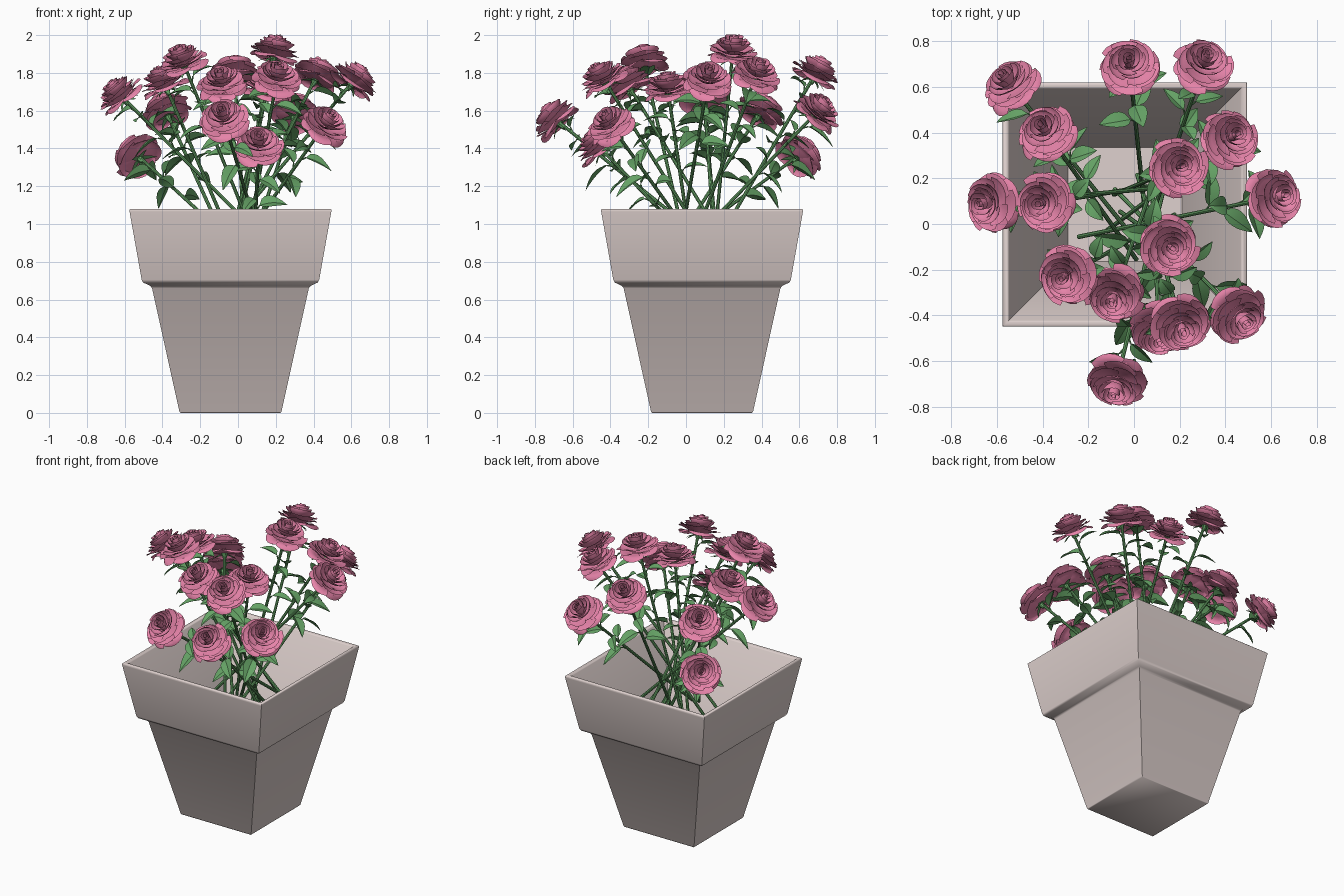
import bpy, bmesh, math, random
from mathutils import Vector, Matrix

if "Cube" in bpy.data.objects:
    bpy.data.objects.remove(bpy.data.objects["Cube"])

random.seed(7)


def material(name, rgb):
    m = bpy.data.materials.new(name)
    m.diffuse_color = (*rgb, 1)
    m.use_nodes = True
    m.node_tree.nodes["Principled BSDF"].inputs["Base Color"].default_value = m.diffuse_color
    return m


PINK = material("petal_pink", (0.80, 0.23, 0.40))
GREEN = material("leaf_green", (0.13, 0.36, 0.13))
CLAY = material("pale_clay", (0.74, 0.64, 0.62))


def finish(name, bm, mats, angle=35):
    me = bpy.data.meshes.new(name)
    bm.normal_update()
    bm.to_mesh(me)
    bm.free()
    for m in mats:
        me.materials.append(m)
    ob = bpy.data.objects.new(name, me)
    bpy.context.collection.objects.link(ob)
    bpy.ops.object.select_all(action='DESELECT')
    ob.select_set(True)
    bpy.context.view_layer.objects.active = ob
    bpy.ops.object.shade_smooth_by_angle(angle=math.radians(angle))
    return ob


def grid(bm, rows, mat=0):
    """Skin a list of equally long rows of points with quads."""
    vs = [[bm.verts.new(p) for p in row] for row in rows]
    for a, b in zip(vs, vs[1:]):
        for i in range(len(a) - 1):
            bm.faces.new((a[i], a[i + 1], b[i + 1], b[i])).material_index = mat


def tube(bm, a, b, r1, r2, mat=0, seg=8):
    d = b - a
    mtx = Matrix.Translation((a + b) / 2) @ d.to_track_quat('Z', 'Y').to_matrix().to_4x4()
    n = len(bm.faces)
    bmesh.ops.create_cone(bm, cap_ends=True, segments=seg, radius1=r1, radius2=r2,
                          depth=d.length, matrix=mtx)
    bm.faces.ensure_lookup_table()
    for f in bm.faces[n:]:
        f.material_index = mat


# Pot: square sections, outside from the foot up, then down the inside
profile = [(0.265, 0), (0.27, 0.006), (0.415, 0.66), (0.425, 0.673), (0.462, 0.69), (0.470, 0.705),
           (0.534, 1.065), (0.535, 1.075), (0.53, 1.08), (0.515, 1.08), (0.507, 1.07), (0.25, 0.04)]
bm = bmesh.new()
rings = [[bm.verts.new((-0.04 + sx * h, 0.085 + sy * h, z))
          for sx, sy in ((-1, -1), (1, -1), (1, 1), (-1, 1))] for h, z in profile]
bm.faces.new(rings[0][::-1])
bm.faces.new(rings[-1])
for a, b in zip(rings, rings[1:]):
    for i in range(4):
        j = (i + 1) % 4
        bm.faces.new((a[i], a[j], b[j], b[i]))
finish("square_pot", bm, [CLAY], 60)


# Bloom: rings of cupped petals plus green sepals, axis along z
def petal(bm, phi, half, R, z0, H, curl, twist):
    rows = []
    for k in range(6):
        row = []
        for i in range(7):
            u = i / 3 - 1
            v = k / 5 * (1 - 0.15 * abs(u) ** 2.5)
            r = 0.008 + (R - 0.008) * math.sin(v * math.pi / 2) + twist * u * v
            z = z0 + (H - z0) * v ** 1.3 - curl * max(0, v - 0.6) / 0.4
            z += 0.012 * u * u * v
            a = phi + half * u * (1 - 0.15 * v ** 4)
            row.append((r * math.cos(a), r * math.sin(a), z))
        rows.append(row)
    grid(bm, rows)


bm = bmesh.new()
# count, tip radius, base height, tip height, downward curl
whorls = [(5, 0.128, -0.055, -0.035, 0.030), (5, 0.130, -0.05, -0.005, 0.022),
          (5, 0.116, -0.04, 0.018, 0.018), (4, 0.093, -0.03, 0.036, 0.012),
          (4, 0.072, -0.02, 0.051, 0.010), (4, 0.050, -0.02, 0.060, 0.004),
          (3, 0.028, -0.02, 0.064, 0.0), (3, 0.012, -0.02, 0.062, 0.0)]
for k, (n, R, z0, H, curl) in enumerate(whorls):
    for i in range(n):
        phi = 2 * math.pi * i / n + k * 0.75 + random.uniform(-0.12, 0.12)
        petal(bm, phi, 1.2 * math.pi / n, R * random.uniform(0.94, 1.04), z0,
              H + random.uniform(-0.010, 0.010), curl, 0.09 * R)
for i in range(5):
    a = 2 * math.pi * i / 5
    rows = []
    for t in (0, 0.3, 0.65, 1):
        r, w = 0.01 + 0.075 * t, 0.014 * (1 - t ** 2) + 0.001
        rows.append([Matrix.Rotation(a, 3, 'Z') @ Vector((r, s * w, -0.062 - 0.03 * t * t))
                     for s in (-1, 0, 1)])
    grid(bm, rows, 1)
tube(bm, Vector((0, 0, -0.09)), Vector((0, 0, -0.05)), 0.010, 0.022, 1)
bloom = finish("rose_bloom", bm, [PINK, GREEN], 40)


# Leaf: pointed blade folded on its midrib, drooping towards the tip
def leaf(bm, base, out, up, length):
    side = out.cross(up).normalized()
    start = base + (out * 0.6 + up * 0.5) * 0.05
    tube(bm, base, start, 0.005, 0.004, seg=5)
    rows = []
    for k in range(8):
        t = k / 7
        w = 0.27 * length * math.sin(math.pi * t ** 0.75) ** 0.85 if 0 < k < 7 else 0.001
        mid = start + out * (length * t) + Vector((0, 0, -0.35 * length * t * t))
        rows.append([mid + side * (s * w) + up * (abs(s) * w * 0.4) for s in (-1, -0.5, 0, 0.5, 1)])
    grid(bm, rows)


blooms = [(-0.55, 0.62, 1.38), (-0.02, 0.70, 1.82), (0.31, 0.71, 1.61), (-0.39, 0.41, 1.62),
          (0.43, 0.38, 1.81), (0.20, 0.25, 1.935), (-0.64, 0.09, 1.70), (-0.40, 0.09, 1.77),
          (0.63, 0.12, 1.78), (0.16, -0.10, 1.74), (-0.30, -0.23, 1.88), (-0.09, -0.32, 1.76),
          (0.11, -0.48, 1.43), (0.21, -0.45, 1.79), (0.47, -0.41, 1.54), (-0.08, -0.71, 1.57)]
stems, leaves = bmesh.new(), bmesh.new()
for n, c in enumerate(blooms):
    c = Vector(c)
    pivot = Vector((0.02 + random.uniform(-.11, .11), 0.08 + random.uniform(-.11, .11), 0.93))
    d = (c - pivot).normalized()
    # Stem runs through the crossing point and ends inside the pot
    tube(stems, pivot - d * 0.25, c - d * 0.06, 0.010, 0.009)
    ob = bloom if n == 0 else bpy.data.objects.new(f"rose_bloom_{n + 1}", bloom.data)
    if n:
        bpy.context.collection.objects.link(ob)
    axis = (d + Vector((0, 0, 0.12))).normalized()
    ob.matrix_world = (Matrix.Translation(c) @ axis.to_track_quat('Z', 'Y').to_matrix().to_4x4()
                       @ Matrix.Rotation(random.uniform(0, 6.28), 4, 'Z'))
    # Leaves spiral down the upper stem
    p = d.orthogonal().normalized()
    a0 = random.uniform(0, 6.28)
    for k in range(6):
        perp = Matrix.Rotation(a0 + k * 2.4, 3, d) @ p
        out = (perp + d * 0.35).normalized()
        up = (d - out * d.dot(out)).normalized()
        leaf(leaves, c - d * (0.15 + 0.07 * k), out, up, random.uniform(0.12, 0.16))
finish("stems", stems, [GREEN])
finish("leaves", leaves, [GREEN])
